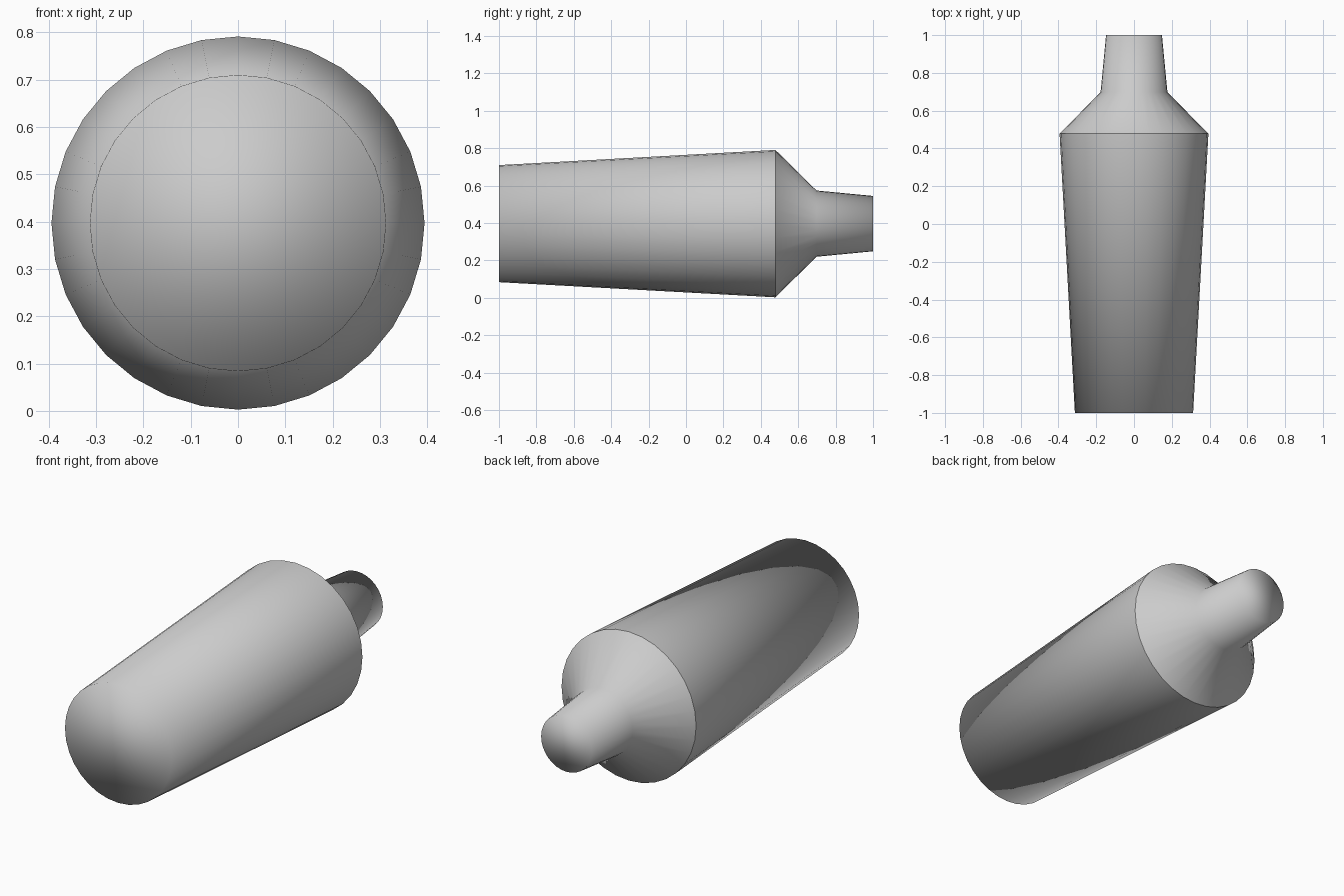
import bpy, bmesh
from math import sin, cos, pi

if "Cube" in bpy.data.objects:
    bpy.data.objects.remove(bpy.data.objects["Cube"])

SIDES = 32
AXIS_Z = 0.397


def lathe(name, profile, sharp_rings=()):
    """Revolve (y, radius) points about the horizontal y axis and cap both ends."""
    bm = bmesh.new()
    rings = []
    for y, r in profile:
        rings.append([bm.verts.new((r * sin(2 * pi * i / SIDES), y,
                                    AXIS_Z + r * cos(2 * pi * i / SIDES)))
                      for i in range(SIDES)])
    for a, b in zip(rings, rings[1:]):
        for i in range(SIDES):
            j = (i + 1) % SIDES
            bm.faces.new((a[i], a[j], b[j], b[i]))
    bm.faces.new(rings[0])
    bm.faces.new(rings[-1])
    bmesh.ops.recalc_face_normals(bm, faces=bm.faces)
    for f in bm.faces:
        f.smooth = True
    for k in sharp_rings:
        for i in range(SIDES):
            bm.edges.get((rings[k][i], rings[k][(i + 1) % SIDES])).smooth = False
    mesh = bpy.data.meshes.new(name)
    bm.to_mesh(mesh)
    bm.free()
    obj = bpy.data.objects.new(name, mesh)
    bpy.context.collection.objects.link(obj)
    return obj


# Tapered body, crisp shoulder rim, conical shoulder and narrow neck
lathe("tapered_body_with_neck",
      [(-1.0, 0.313), (0.478, 0.394), (0.698, 0.177), (1.0, 0.148)],
      sharp_rings=(1,))
